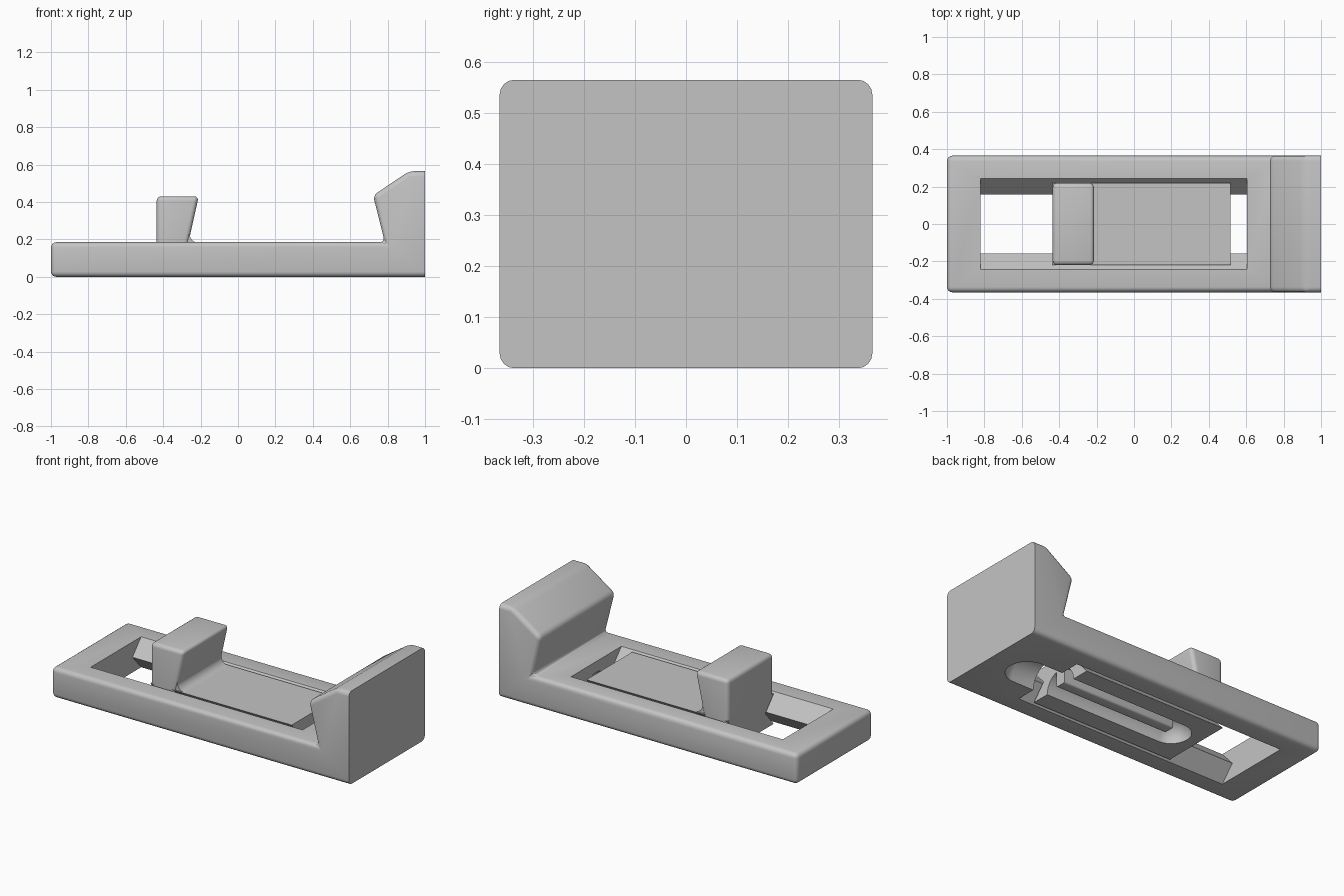
import bpy, bmesh, math
from mathutils import Matrix, Vector

cube = bpy.data.objects.get("Cube")
if cube:
    bpy.data.objects.remove(cube, do_unlink=True)

GREY = (0.55, 0.55, 0.55, 1)
grey = bpy.data.materials.new("plain grey")
grey.use_nodes = True
grey.diffuse_color = GREY
grey.node_tree.nodes["Principled BSDF"].inputs["Base Color"].default_value = GREY


def make_object(name, bm):
    bmesh.ops.recalc_face_normals(bm, faces=bm.faces)
    mesh = bpy.data.meshes.new(name)
    bm.to_mesh(mesh)
    bm.free()
    mesh.materials.append(grey)
    obj = bpy.data.objects.new(name, mesh)
    bpy.context.collection.objects.link(obj)
    return obj


def prism(name, points, start, end, axis, radius=0, keep_sharp=None):
    """Extrude a profile along y (x, z points) or x (y, z points), then round edges."""
    def place(a, b, t):
        return (a, t, b) if axis == "y" else (t, a, b)
    bm = bmesh.new()
    face = bm.faces.new([bm.verts.new(place(a, b, start)) for a, b in points])
    out = bmesh.ops.extrude_face_region(bm, geom=[face])
    moved = [v for v in out["geom"] if isinstance(v, bmesh.types.BMVert)]
    bmesh.ops.translate(bm, verts=moved, vec=Vector(place(0, 0, end - start)))
    bmesh.ops.recalc_face_normals(bm, faces=bm.faces)
    if radius:
        edges = [e for e in bm.edges
                 if not (keep_sharp and all(keep_sharp(v.co) for v in e.verts))]
        bmesh.ops.bevel(bm, geom=edges, offset=radius, segments=4, profile=0.5,
                        affect="EDGES", clamp_overlap=True)
    return make_object(name, bm)


def capsule(name, x_start, x_end, radius):
    """Round-ended bar along x, centred on the base plane."""
    bm = bmesh.new()
    bmesh.ops.create_uvsphere(bm, u_segments=32, v_segments=17, radius=radius,
                              matrix=Matrix.Rotation(math.pi / 2, 4, "Y"))
    for v in bm.verts:
        v.co.x += x_end - radius if v.co.x > 0 else x_start + radius
    return make_object(name, bm)


def cut(obj, cutter):
    cutter.hide_render = True
    mod = obj.modifiers.new("cut", "BOOLEAN")
    mod.operation = "DIFFERENCE"
    mod.solver = "EXACT"
    mod.object = cutter
    bpy.context.view_layer.objects.active = obj
    bpy.ops.object.modifier_apply(modifier=mod.name)
    bpy.data.objects.remove(cutter, do_unlink=True)


def mirrored(half):
    return half + [(-y, z) for y, z in reversed(half)]


TOP, MID = 0.185, 0.0925

# Base frame with the fixed jaw at one end
frame = prism("base_frame",
              [(-1, 0), (-1, TOP), (0.785, TOP), (0.722, 0.435),
               (0.915, 0.565), (1, 0.565), (1, 0)],
              -0.365, 0.365, "y", 0.028, lambda co: co.x > 0.99)

# Slot with ridged side walls, and the rounded recess beneath the fixed jaw
slot = prism("slot_cutter",
             mirrored([(0.242, -0.05), (0.242, 0), (0.158, MID), (0.242, TOP), (0.242, 0.25)]),
             -0.82, 0.603, "x")
cut(frame, slot)
cut(frame, capsule("recess_cutter", 0.3, 0.865, 0.12))

# Slider with grooved sides and a rounded channel underneath
slider = prism("slider", mirrored([(0.22, 0), (0.14, MID), (0.22, 0.182)]), -0.435, 0.515, "x")
cut(slider, capsule("channel_cutter", -0.37, 0.8, 0.11))

# Rib along the channel
rib = prism("channel_rib", [(-0.035, 0.012), (-0.035, 0.13), (0.035, 0.13), (0.035, 0.012)],
            -0.25, 0.514, "x", 0.012, lambda co: co.x > 0.5)

# Moving jaw and the fillet at its foot
jaw = prism("moving_jaw", [(-0.435, 0.17), (-0.435, 0.43), (-0.21, 0.43), (-0.268, 0.17)],
            -0.22, 0.22, "y", 0.024, lambda co: co.z < 0.2)
arc = [(-0.212 - 0.047 * math.sin(a), 0.229 - 0.047 * math.cos(a))
       for a in (math.radians(15 * i) for i in range(7))]
fillet = prism("jaw_fillet", [(-0.212, 0.172)] + arc + [(-0.29, 0.229), (-0.29, 0.172)],
               -0.212, 0.212, "y")

# Smooth the rounded edges, keep the corners crisp
bpy.ops.object.select_all(action="DESELECT")
for obj in (frame, slider, rib, jaw, fillet):
    obj.select_set(True)
bpy.context.view_layer.objects.active = frame
bpy.ops.object.shade_smooth_by_angle(angle=math.radians(30))
